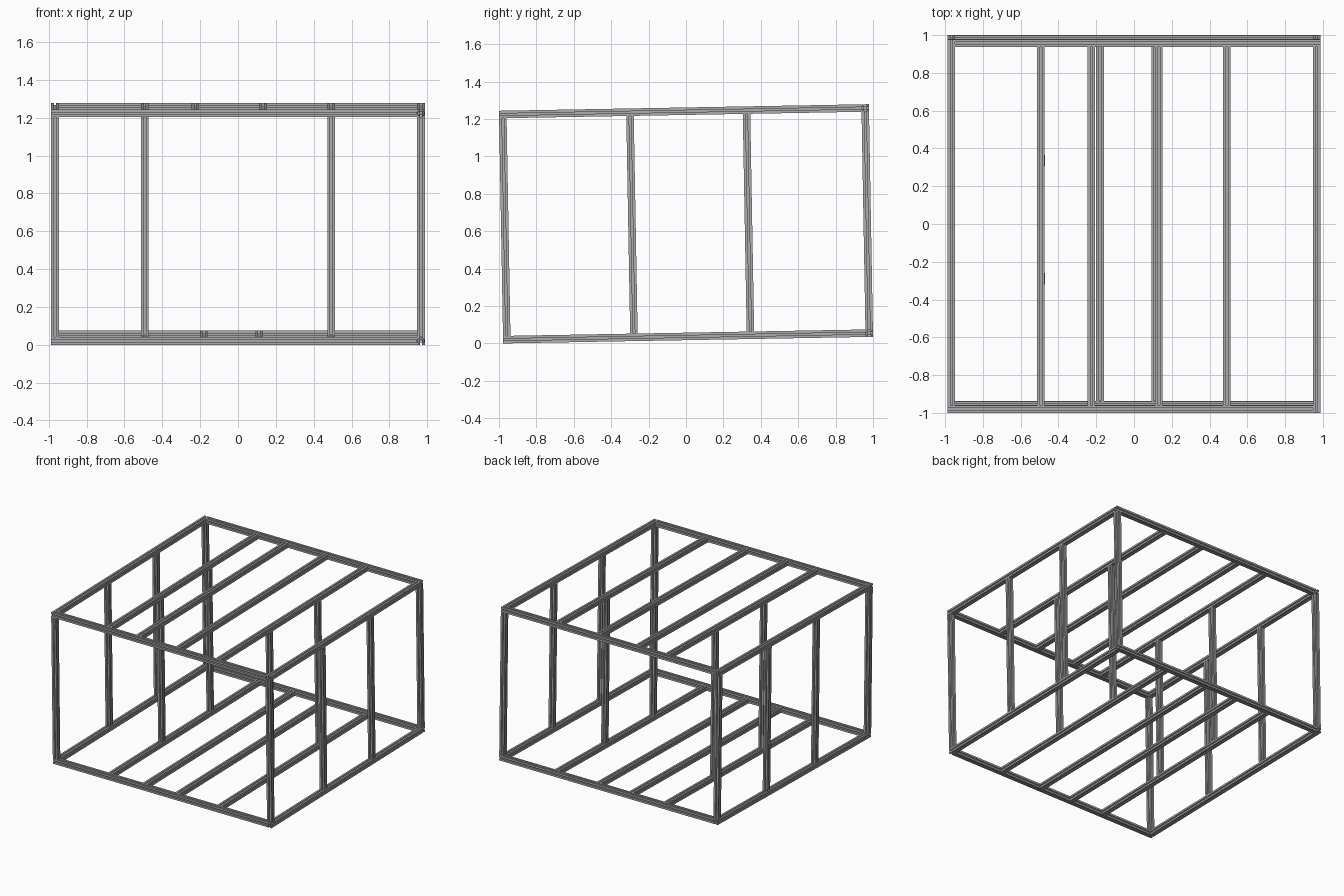
import bpy, bmesh, math
from mathutils import Matrix, Vector

if "Cube" in bpy.data.objects:
    bpy.data.objects.remove(bpy.data.objects["Cube"], do_unlink=True)

# Overall frame dimensions and its slight lean
W, D, H, T = 1.974, 1.978, 1.244, 0.04
TILT = math.radians(1.02)
rise = (H * math.cos(TILT) + D * math.sin(TILT)) / 2
LEAN = Matrix.Translation((0, 0, rise)) @ Matrix.Rotation(TILT, 4, 'X')

metal = bpy.data.materials.new("grey aluminium")
metal.use_nodes = True
GREY = (0.42, 0.42, 0.42, 1)
metal.diffuse_color = GREY
metal.node_tree.nodes["Principled BSDF"].inputs["Base Color"].default_value = GREY

# Slotted section: half of one side, mirrored, then turned four times
half = [(1, 1), (.25, 1), (.25, .85), (.55, .85), (.55, .7), (.25, .42)]
side = half + [(-x, y) for x, y in reversed(half[1:])]
section = [Matrix.Rotation(k * math.pi / 2, 2) @ Vector(p) * (T / 2)
           for k in range(4) for p in side]


def bar(name, start, end):
    """Slotted bar between two end points given in the upright frame."""
    a, b = Vector(start), Vector(end)
    axis = max(range(3), key=lambda i: abs(b[i] - a[i]))
    u, v = [Vector([float(i == j) for j in range(3)]) for i in range(3) if i != axis]
    bm = bmesh.new()
    rings = [[bm.verts.new(LEAN @ (c + u * p.x + v * p.y)) for p in section] for c in (a, b)]
    n = len(section)
    for i in range(n):
        j = (i + 1) % n
        bm.faces.new((rings[0][i], rings[0][j], rings[1][j], rings[1][i]))
    bm.faces.new(rings[0])
    bm.faces.new(rings[1])
    bmesh.ops.recalc_face_normals(bm, faces=bm.faces)
    mesh = bpy.data.meshes.new(name)
    bm.to_mesh(mesh)
    bm.free()
    mesh.materials.append(metal)
    obj = bpy.data.objects.new(name, mesh)
    bpy.context.collection.objects.link(obj)


x0, y0, z0 = (W - T) / 2, (D - T) / 2, (H - T) / 2
inner_y, inner_z = D / 2 - T, H / 2 - T

# Top and bottom rings, each rail butting against the next, with cross bars
levels = {"bottom": (-z0, (-.493, -.18, .112, .492)),
          "top": (z0, (-.493, -.226, .132, .492))}
for level, (z, bars) in levels.items():
    bar(level + "_front_rail", (-W / 2, -y0, z), (W / 2 - T, -y0, z))
    bar(level + "_left_rail", (x0, -D / 2, z), (x0, inner_y, z))
    bar(level + "_back_rail", (W / 2, y0, z), (T - W / 2, y0, z))
    bar(level + "_right_rail", (-x0, D / 2, z), (-x0, -inner_y, z))
    for i, x in enumerate(bars):
        bar(f"{level}_cross_bar_{i + 1}", (x, -inner_y, z), (x, inner_y, z))

# Corner posts, side posts and inner posts
for sx, name in ((1, "left"), (-1, "right")):
    for y, place in ((-y0, "front_corner"), (y0, "back_corner"),
                     (-.289, "front_side"), (.334, "back_side")):
        bar(f"{name}_{place}_post", (sx * x0, y, -inner_z), (sx * x0, y, inner_z))
        if "side" in place:
            bar(f"{name}_{place}_inner_post", (sx * .492, y, -inner_z), (sx * .492, y, inner_z))
